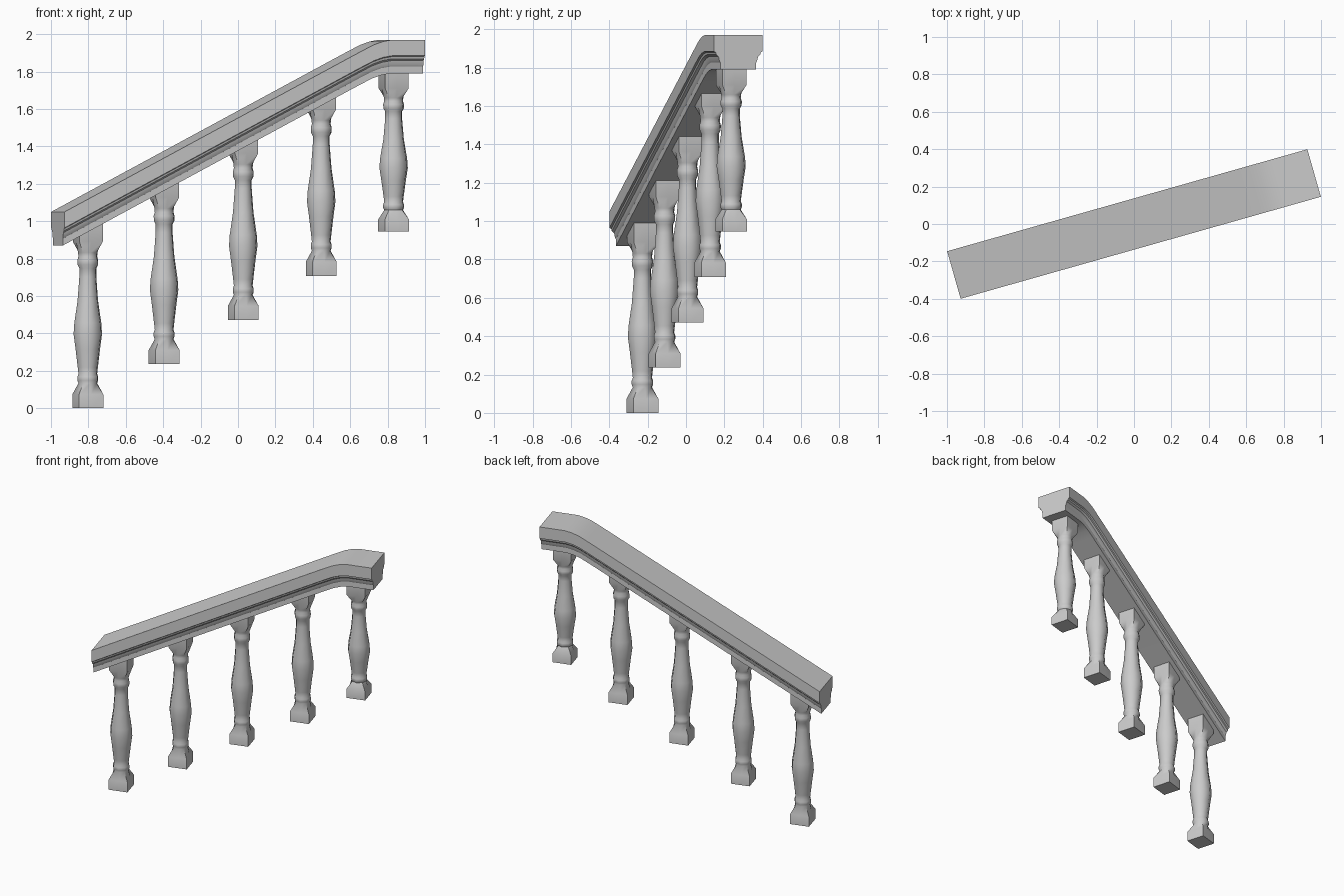
import bpy, bmesh, math
from mathutils import Matrix

cube = bpy.data.objects.get("Cube")
if cube:
    bpy.data.objects.remove(cube, do_unlink=True)

YAW = math.radians(15.8)
TURN = Matrix.Rotation(YAW, 4, 'Z')

stone = bpy.data.materials.new("grey_stone")
stone.use_nodes = True
stone.diffuse_color = (0.6, 0.6, 0.6, 1)
stone.node_tree.nodes["Principled BSDF"].inputs["Base Color"].default_value = (0.6, 0.6, 0.6, 1)


def loft(name, rings, location, angle):
    """Join closed rings of equal length, cap both ends, turn along the stair."""
    bm = bmesh.new()
    loops = [[bm.verts.new(p) for p in ring] for ring in rings]
    n = len(loops[0])
    for a, b in zip(loops, loops[1:]):
        for i in range(n):
            j = (i + 1) % n
            bm.faces.new((a[i], a[j], b[j], b[i]))
    bm.faces.new(loops[0])
    bm.faces.new(loops[-1])
    bmesh.ops.recalc_face_normals(bm, faces=bm.faces[:])
    mesh = bpy.data.meshes.new(name)
    bm.to_mesh(mesh)
    bm.free()
    obj = bpy.data.objects.new(name, mesh)
    bpy.context.collection.objects.link(obj)
    obj.matrix_world = Matrix.Translation(location) @ TURN
    mesh.materials.append(stone)
    bpy.ops.object.select_all(action='DESELECT')
    obj.select_set(True)
    bpy.context.view_layer.objects.active = obj
    bpy.ops.object.shade_smooth_by_angle(angle=math.radians(angle))
    return obj


# Handrail: moulded section swept along the slope, with vertical ends
half = [(0.132, 0), (0.132, -0.085), (0.122, -0.09), (0.119, -0.102),
        (0.107, -0.112), (0.102, -0.135), (0.097, -0.143), (0.097, -0.18)]
section = half + [(-v, z) for v, z in reversed(half)]
path = [(-0.963, 1.05), (0.58, 1.885), (0.64, 1.917), (0.69, 1.943),
        (0.74, 1.961), (0.79, 1.97), (0.963, 1.97)]
loft("handrail", [[(x / math.cos(YAW), v, top + z) for v, z in section]
                  for x, top in path], (0, 0, 0), 30)

# Baluster profile: height fraction, radius, squareness (1 = square block)
profile = [(0, 0.067, 1), (0.075, 0.067, 1), (0.135, 0.052, 0), (0.15, 0.058, 0),
           (0.17, 0.058, 0), (0.185, 0.052, 0), (0.22, 0.056, 0), (0.32, 0.068, 0),
           (0.40, 0.079, 0), (0.46, 0.075, 0), (0.58, 0.057, 0), (0.71, 0.047, 0),
           (0.755, 0.047, 0), (0.775, 0.057, 0), (0.80, 0.058, 0), (0.82, 0.052, 0),
           (0.84, 0.054, 0), (0.90, 0.065, 1), (1, 0.065, 1)]


def baluster(name, x, base, height):
    rings = []
    for t, r, square in profile:
        ring = []
        for k in range(8):
            a = k * math.pi / 4
            reach = r * (math.sqrt(2) if square and k % 2 else 1)
            ring.append((reach * math.cos(a), reach * math.sin(a), t * height))
        rings.append(ring)
    loft(name, rings, (x, x * math.tan(YAW), base), 50)


# Four balusters under the slope, a shorter one under the landing
for i, x in enumerate((-0.803, -0.395, 0.028, 0.445)):
    baluster(f"baluster_{i + 1}", x, i * 0.236, 0.99)
baluster("landing_baluster", 0.832, 0.945, 0.85)
